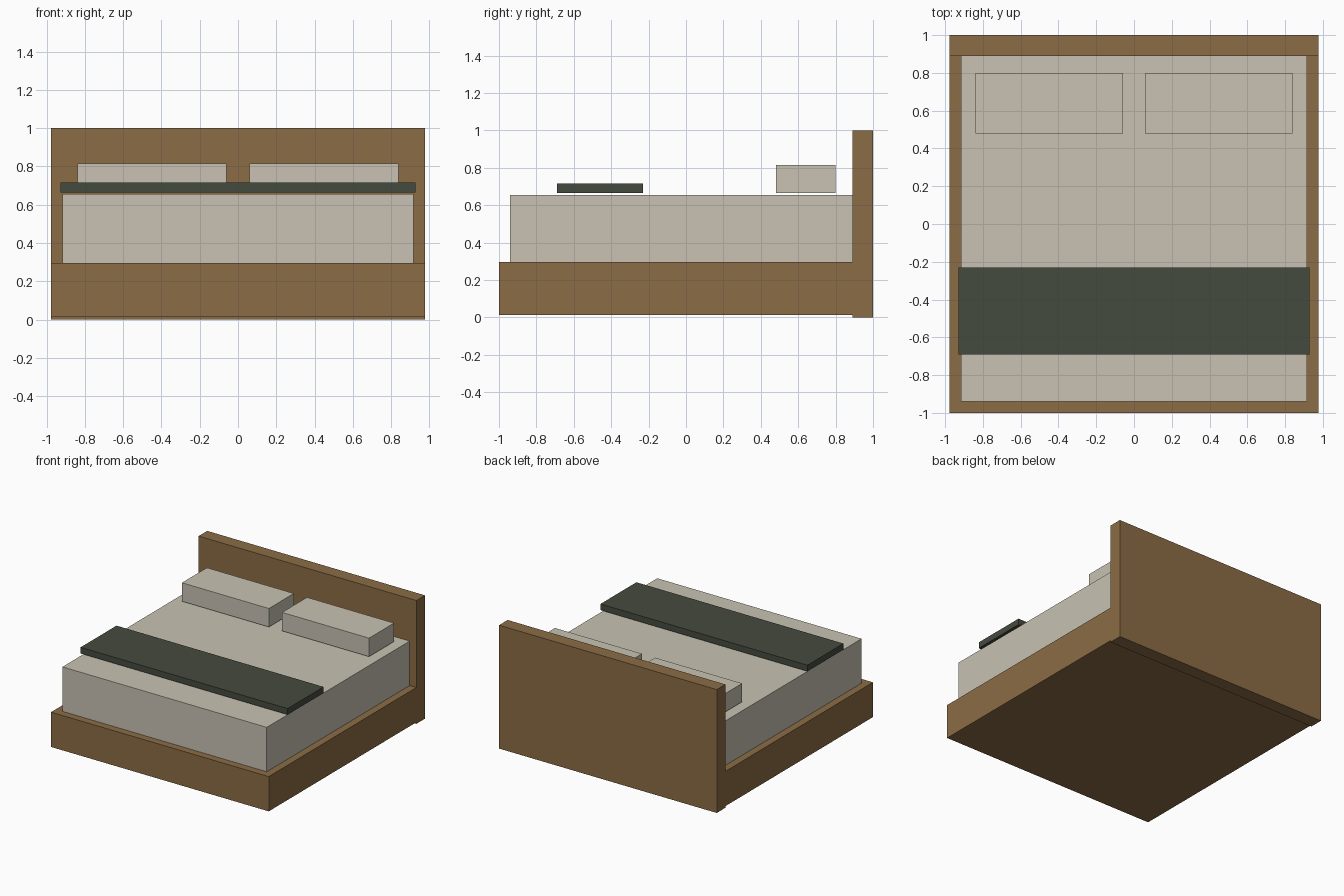
import bpy
import bmesh

if "Cube" in bpy.data.objects:
    bpy.data.objects.remove(bpy.data.objects["Cube"])


def material(name, color):
    m = bpy.data.materials.new(name)
    m.diffuse_color = (*color, 1)
    m.use_nodes = True
    m.node_tree.nodes["Principled BSDF"].inputs["Base Color"].default_value = m.diffuse_color
    return m


wood = material("wood", (0.26, 0.15, 0.06))
linen = material("linen", (0.58, 0.54, 0.45))
dark_cloth = material("dark_cloth", (0.06, 0.07, 0.05))


def box(name, x, y, z, mat):
    """Axis-aligned box from (min, max) pairs."""
    bm = bmesh.new()
    bmesh.ops.create_cube(bm, size=1)
    spans = (x, y, z)
    for v in bm.verts:
        v.co = [(a + b) / 2 + c * (b - a) for (a, b), c in zip(spans, v.co)]
    mesh = bpy.data.meshes.new(name)
    bm.to_mesh(mesh)
    bm.free()
    mesh.materials.append(mat)
    obj = bpy.data.objects.new(name, mesh)
    bpy.context.collection.objects.link(obj)
    return obj


# Wooden frame
box("bed_base", (-0.976, 0.976), (-1.0, 0.89), (0.013, 0.295), wood)
box("headboard", (-0.976, 0.976), (0.89, 1.0), (0.0, 1.0), wood)

# Mattress
box("mattress", (-0.916, 0.916), (-0.94, 0.89), (0.295, 0.655), linen)

# Pillows, one each side
for side, x in (("left", (-0.839, -0.059)), ("right", (0.059, 0.839))):
    box("pillow_" + side, x, (0.48, 0.80), (0.665, 0.815), linen)

# Folded throw across the foot end
box("throw_blanket", (-0.928, 0.928), (-0.69, -0.23), (0.665, 0.715), dark_cloth)
